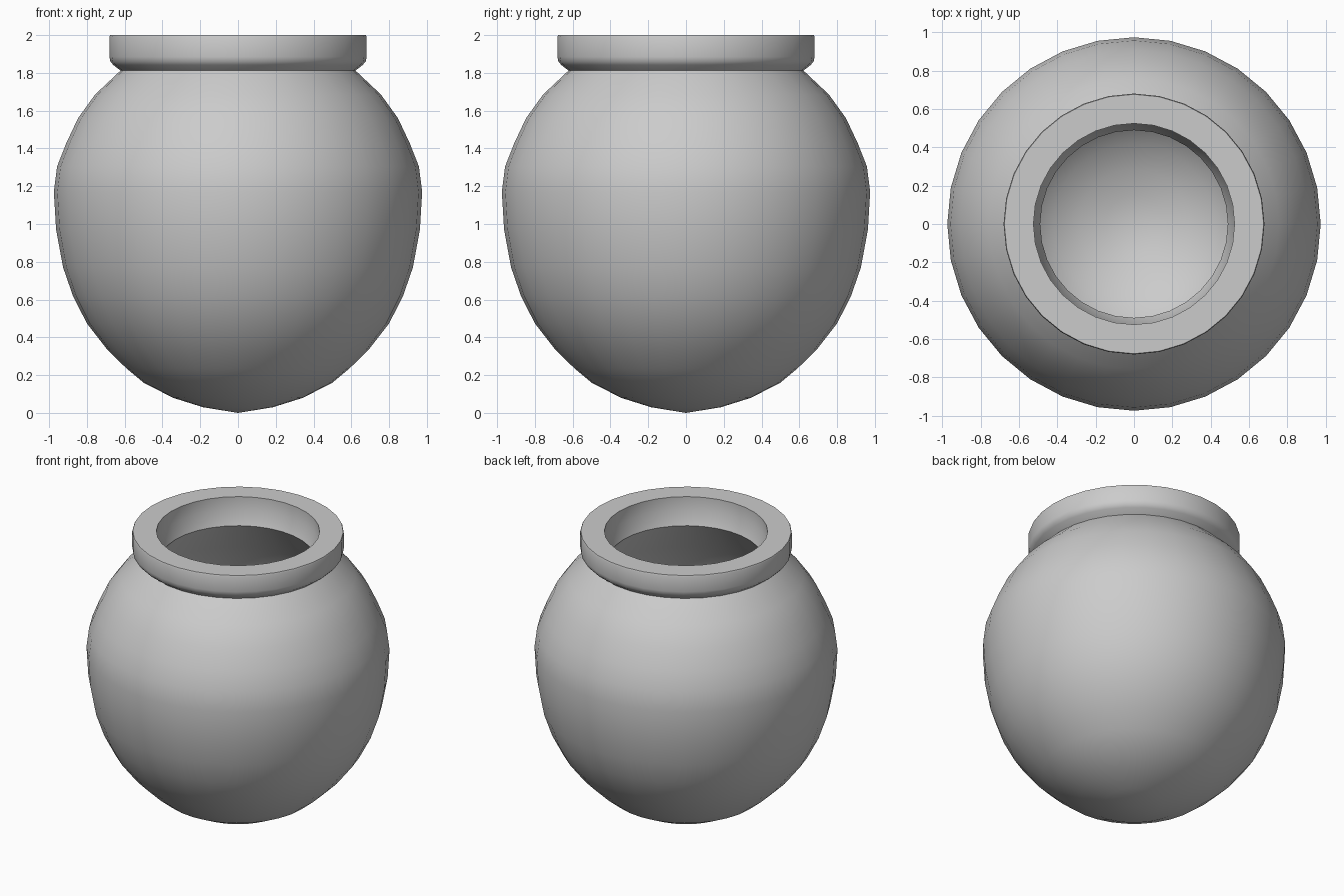
import bpy, bmesh, math
from mathutils import Vector

if "Cube" in bpy.data.objects:
    bpy.data.objects.remove(bpy.data.objects["Cube"])

SIDES = 32
WALL = 0.15

# outer body profile (radius, height), from the bottom point up to the neck
body = [(0, 0), (0.185, 0.03), (0.344, 0.08), (0.5, 0.16), (0.59, 0.235),
        (0.693, 0.336), (0.8, 0.474), (0.873, 0.617), (0.926, 0.77),
        (0.963, 0.97), (0.975, 1.17), (0.958, 1.304), (0.91, 1.426),
        (0.847, 1.56), (0.757, 1.685), (0.622, 1.812)]

# thick rim: flare, outer wall, flat top, inner wall, inner neck
rim = [(0.66, 1.842), (0.676, 1.86), (0.681, 1.885), (0.681, 1.99),
       (0.677, 2.0), (0.525, 2.0), (0.525, 1.905), (0.49, 1.81)]


def inset(points, t):
    """Offset the inner points of a profile towards the inside."""
    result = []
    for a, p, b in zip(points, points[1:], points[2:]):
        d = (Vector(b) - Vector(a)).normalized()
        result.append(Vector(p) + t * Vector((-d.y, d.x)))
    return result


# inner wall, running back down to the axis
inner = [(p.x, p.y) for p in reversed(inset(body, WALL)) if p.x > 0.05]
profile = body + rim + inner + [(0, WALL)]

# lathe the profile
bm = bmesh.new()
verts = [bm.verts.new((r, 0, z)) for r, z in profile]
edges = [bm.edges.new(pair) for pair in zip(verts, verts[1:])]
bmesh.ops.spin(bm, geom=verts + edges, cent=(0, 0, 0), axis=(0, 0, 1),
               angle=math.tau, steps=SIDES, use_duplicate=False)
bmesh.ops.remove_doubles(bm, verts=bm.verts[:], dist=0.0005)
bmesh.ops.recalc_face_normals(bm, faces=bm.faces[:])

mesh = bpy.data.meshes.new("pot")
bm.to_mesh(mesh)
bm.free()
pot = bpy.data.objects.new("pot", mesh)
bpy.context.collection.objects.link(pot)

# smooth sides with crisp rim edges
bpy.context.view_layer.objects.active = pot
pot.select_set(True)
bpy.ops.object.shade_smooth_by_angle(angle=math.radians(40))
